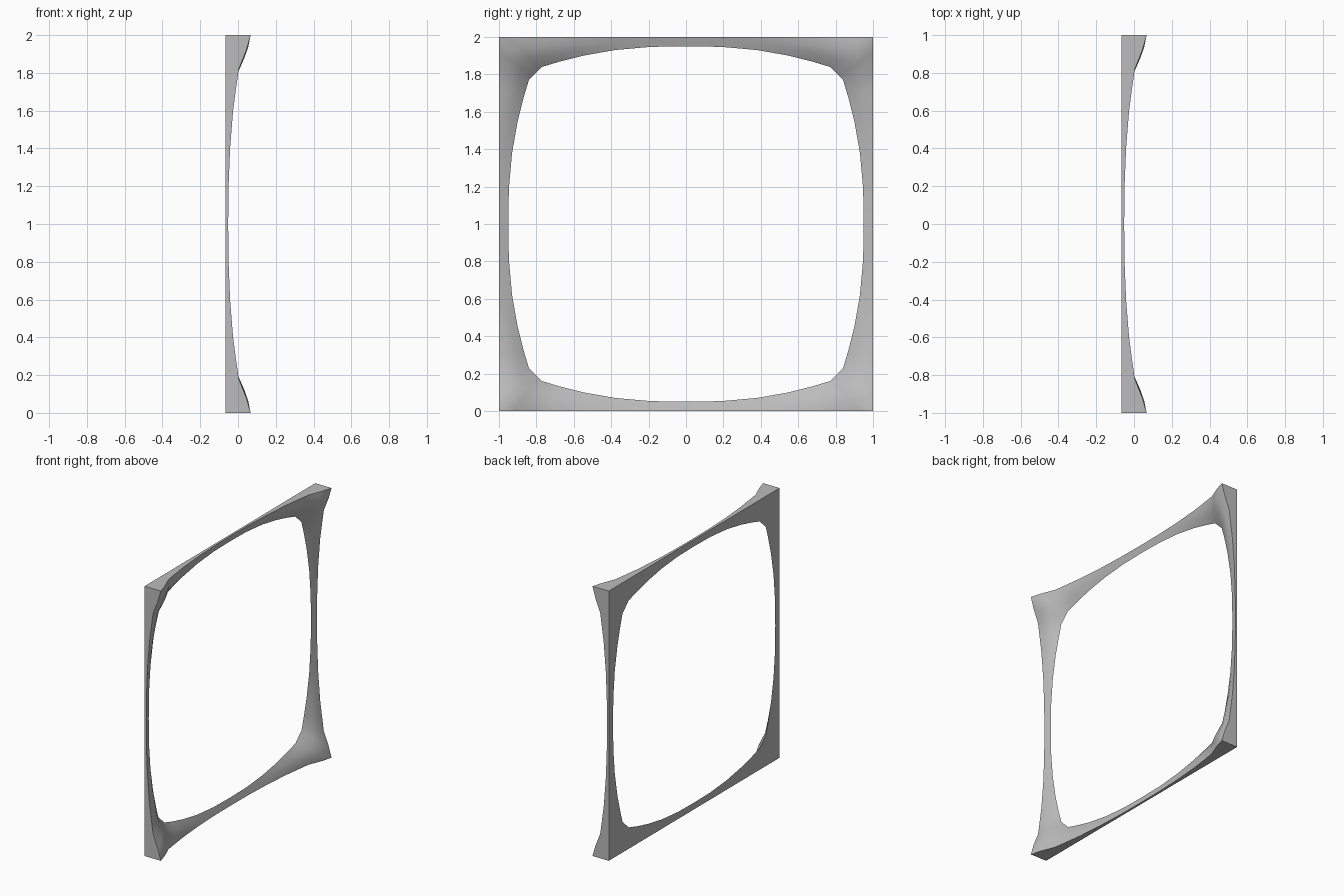
import bpy, bmesh, math
from mathutils import Vector

cube = bpy.data.objects.get("Cube")
if cube:
    bpy.data.objects.remove(cube, do_unlink=True)

BACK = -0.067

# Half of one side, middle to corner:
# (position on outer edge, front depth, hole position, hole inset)
STATIONS = [
    (0.0, -0.052, 0.0, 0.05),
    (0.2, -0.05, 0.19, 0.053),
    (0.4, -0.042, 0.38, 0.07),
    (0.6, -0.026, 0.55, 0.1),
    (0.72, -0.01, 0.68, 0.133),
    (0.82, 0.004, 0.77, 0.16),
    (0.92, 0.044, 0.79, 0.18),
    (1.0, 0.067, 0.805, 0.195),
]


def section(t, depth, along, inset):
    """Cross-section of the frame as (depth, along, outward) points."""
    outer = Vector((depth, t, 1))
    hole = Vector((BACK, along, 1 - inset))
    bulge = 0.035 * max(0, (t - 0.5) / 0.5)
    points = [Vector((BACK, t, 1)), outer]
    for u in (0.33, 0.67):
        p = outer.lerp(hole, u)
        p.x += bulge * 4 * u * (1 - u)
        points.append(p)
    points.append(hole)
    return points


def build_frame():
    bm = bmesh.new()
    half = [section(*s) for s in STATIONS]
    mirrored = [[Vector((p.x, -p.y, p.z)) for p in s] for s in half[:0:-1]]
    side = mirrored + half[:-1]

    # Repeat one side four times around the square
    loop = []
    for k in range(4):
        c, s = round(math.cos(k * math.pi / 2)), round(math.sin(k * math.pi / 2))
        for sec in side:
            loop.append([bm.verts.new((p.x, c * p.y + s * p.z, 1 + c * p.z - s * p.y))
                         for p in sec])

    # Skin neighbouring cross-sections
    for a, b in zip(loop, loop[1:] + loop[:1]):
        for i in range(len(a)):
            j = (i + 1) % len(a)
            bm.faces.new((a[i], a[j], b[j], b[i]))
    bmesh.ops.recalc_face_normals(bm, faces=bm.faces)

    mesh = bpy.data.meshes.new("square_frame")
    bm.to_mesh(mesh)
    bm.free()
    obj = bpy.data.objects.new("square_frame", mesh)
    bpy.context.collection.objects.link(obj)
    return obj


# Plain grey finish
grey = bpy.data.materials.new("grey")
grey.use_nodes = True
colour = (0.5, 0.5, 0.5, 1)
grey.diffuse_color = colour
grey.node_tree.nodes["Principled BSDF"].inputs["Base Color"].default_value = colour

frame = build_frame()
frame.data.materials.append(grey)
bpy.ops.object.select_all(action="DESELECT")
frame.select_set(True)
bpy.context.view_layer.objects.active = frame
bpy.ops.object.shade_smooth_by_angle(angle=math.radians(35))
